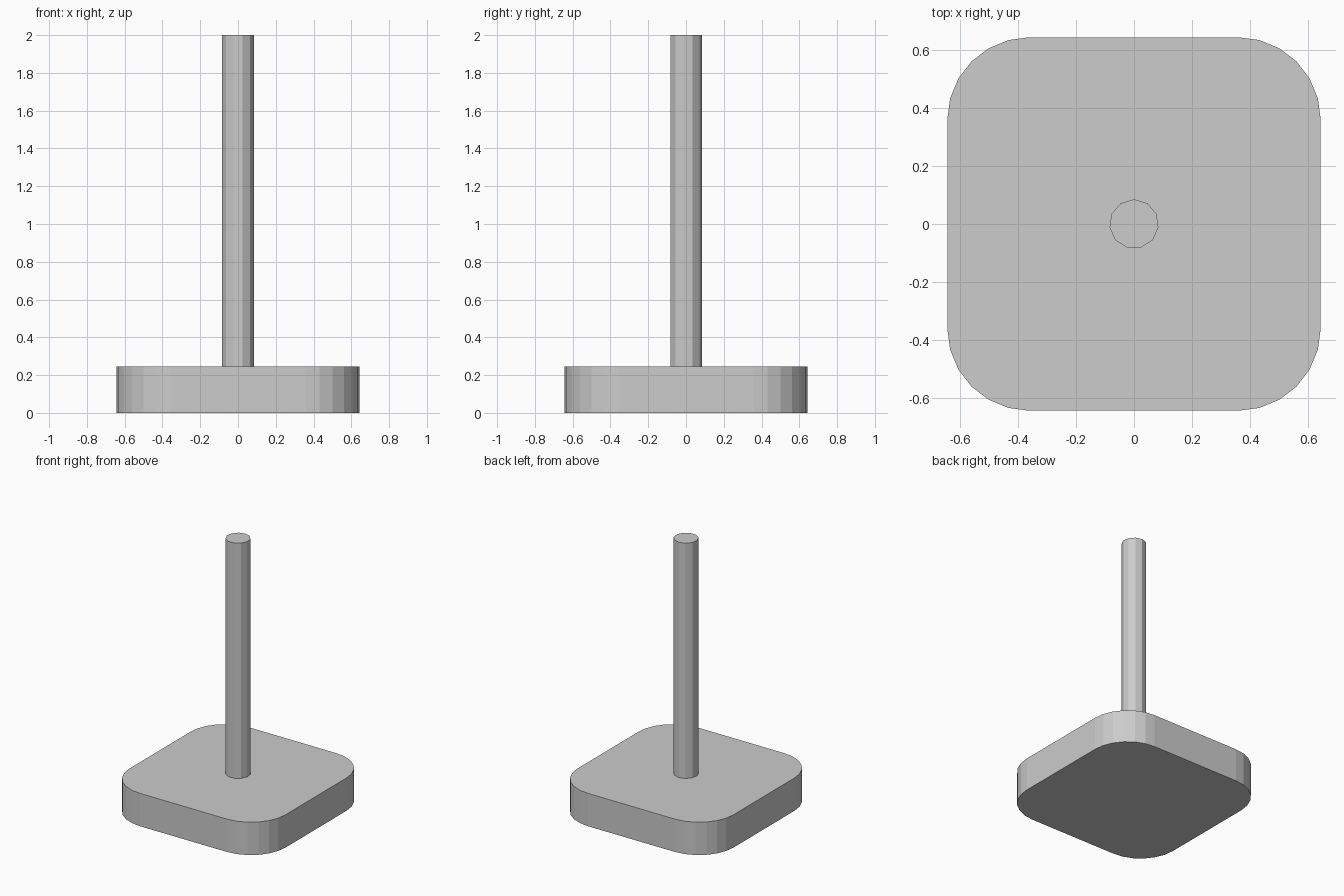
import bpy, bmesh
from math import sin, cos, pi

cube = bpy.data.objects.get("Cube")
if cube:
    bpy.data.objects.remove(cube, do_unlink=True)

GREY = (0.604, 0.604, 0.604, 1)
grey = bpy.data.materials.new("light grey")
grey.use_nodes = True
grey.diffuse_color = GREY
shader = next(n for n in grey.node_tree.nodes if n.type == 'BSDF_PRINCIPLED')
shader.inputs["Base Color"].default_value = GREY


def prism(name, outline, bottom, top):
    """Extrude a closed counter-clockwise outline between two heights."""
    bm = bmesh.new()
    face = bm.faces.new([bm.verts.new((x, y, bottom)) for x, y in outline])
    grown = bmesh.ops.extrude_face_region(bm, geom=[face], use_keep_orig=True)
    for v in grown["geom"]:
        if isinstance(v, bmesh.types.BMVert):
            v.co.z = top
    bmesh.ops.recalc_face_normals(bm, faces=bm.faces)
    mesh = bpy.data.meshes.new(name)
    bm.to_mesh(mesh)
    bm.free()
    mesh.materials.append(grey)
    obj = bpy.data.objects.new(name, mesh)
    bpy.context.collection.objects.link(obj)
    return obj


def arc(cx, cy, radius, start, sweep, steps, count):
    return [(cx + radius * cos(start + sweep * i / steps),
             cy + radius * sin(start + sweep * i / steps)) for i in range(count)]


# Rounded square base
HALF, CORNER, THICK = 0.644, 0.285, 0.245
inner = HALF - CORNER
outline = []
for quarter, (sx, sy) in enumerate([(1, 1), (-1, 1), (-1, -1), (1, -1)]):
    outline += arc(sx * inner, sy * inner, CORNER, quarter * pi / 2, pi / 2, 6, 7)
prism("base", outline, 0, THICK)

# Upright eleven-sided pole
SIDES = 11
prism("pole", arc(0, 0, 0.085, pi / 2, 2 * pi, SIDES, SIDES), THICK, 2)
